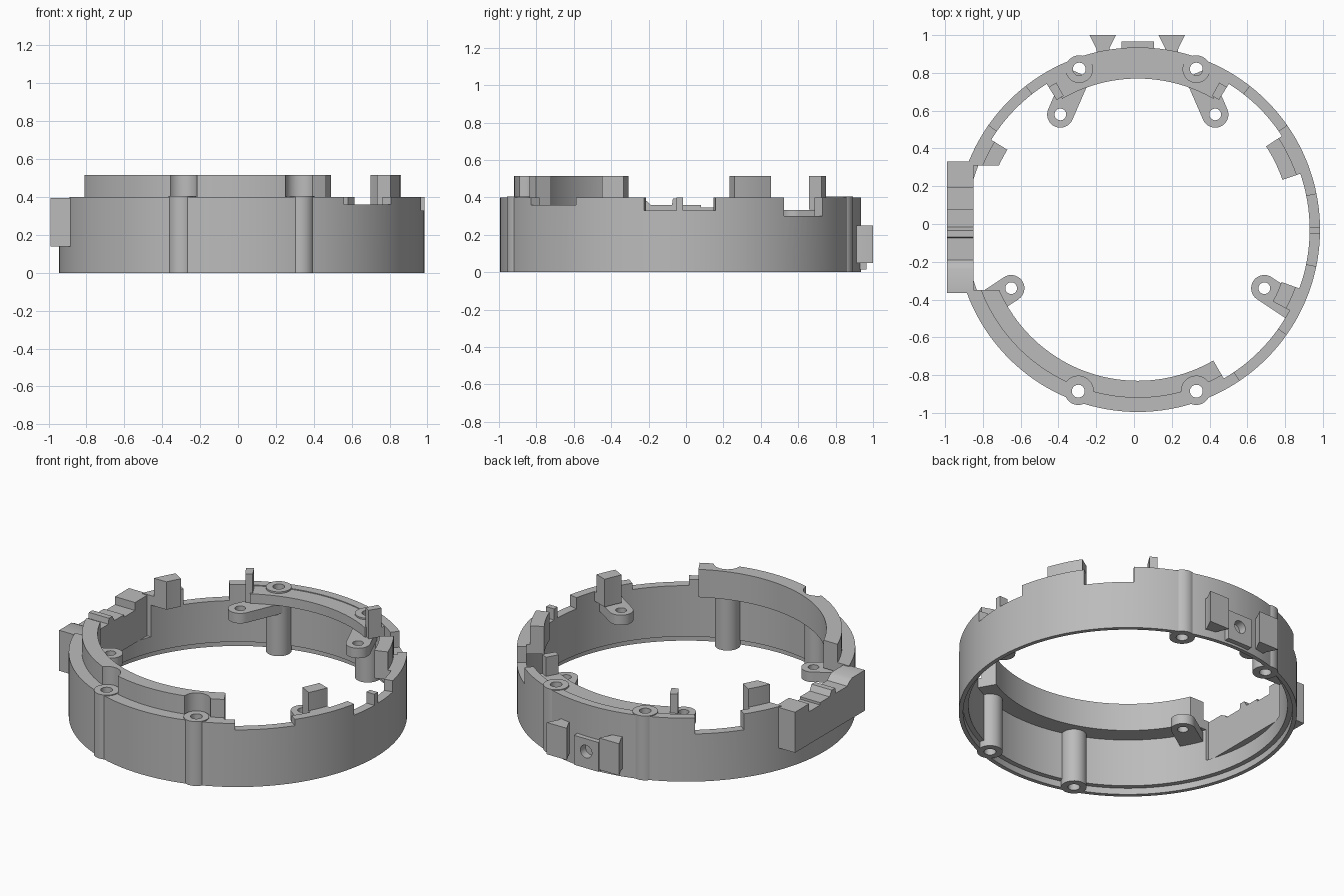
import bpy, bmesh, math
from mathutils import Vector

cube = bpy.data.objects.get("Cube")
if cube:
    bpy.data.objects.remove(cube, do_unlink=True)

CX, CY = 0.02, -0.03          # centre of the round wall
TOP, LIP, SHELF = 0.40, 0.515, 0.34

mat = bpy.data.materials.new("plain_grey")
mat.use_nodes = True
grey = (0.5, 0.5, 0.5, 1)
mat.diffuse_color = grey
mat.node_tree.nodes["Principled BSDF"].inputs["Base Color"].default_value = grey


def finish(name, bm):
    bmesh.ops.recalc_face_normals(bm, faces=bm.faces)
    me = bpy.data.meshes.new(name)
    bm.to_mesh(me)
    bm.free()
    ob = bpy.data.objects.new(name, me)
    bpy.context.collection.objects.link(ob)
    me.materials.append(mat)
    return ob


def sweep(name, profile, a0=0, a1=360):
    """Turn an (r, z) outline about the wall centre, between two angles."""
    bm = bmesh.new()
    full = a1 - a0 >= 360
    n = max(2, round((a1 - a0) / 2.5))
    rings = []
    for i in range(n if full else n + 1):
        a = math.radians(a0 + (a1 - a0) * i / n)
        rings.append([bm.verts.new((CX + r * math.cos(a), CY + r * math.sin(a), z))
                      for r, z in profile])
    k = len(profile)
    for i in range(n):
        p, q = rings[i], rings[(i + 1) % len(rings)]
        for j in range(k):
            bm.faces.new((p[j], p[(j + 1) % k], q[(j + 1) % k], q[j]))
    if not full:
        bm.faces.new(rings[0])
        bm.faces.new(rings[-1])
    return finish(name, bm)


def arc(name, r0, r1, a0, a1, z0, z1):
    return sweep(name, [(r0, z0), (r1, z0), (r1, z1), (r0, z1)], a0, a1)


def prism(name, pts, lo, hi, axis="Z"):
    """Extrude a 2D outline along an axis."""
    place = {"Z": lambda u, v, w: (u, v, w),
             "X": lambda u, v, w: (w, u, v),
             "Y": lambda u, v, w: (u, w, v)}[axis]
    bm = bmesh.new()
    a = [bm.verts.new(place(u, v, lo)) for u, v in pts]
    b = [bm.verts.new(place(u, v, hi)) for u, v in pts]
    bm.faces.new(a)
    bm.faces.new(b)
    for i in range(len(pts)):
        j = (i + 1) % len(pts)
        bm.faces.new((a[i], a[j], b[j], b[i]))
    return finish(name, bm)


def rect(x0, x1, y0, y1):
    return [(x0, y0), (x1, y0), (x1, y1), (x0, y1)]


def circle(x, y, r, n=32):
    return [(x + r * math.cos(math.tau * i / n), y + r * math.sin(math.tau * i / n))
            for i in range(n)]


def cut(ob, cutters):
    """Subtract the cutters and bake the result."""
    for c in cutters:
        m = ob.modifiers.new("cut", "BOOLEAN")
        m.operation, m.solver, m.object = "DIFFERENCE", "EXACT", c
    dg = bpy.context.evaluated_depsgraph_get()
    dg.update()
    me = bpy.data.meshes.new_from_object(ob.evaluated_get(dg))
    ob.modifiers.clear()
    ob.data = me


parts, helpers = [], []


def helper(ob):
    ob.hide_render = True
    helpers.append(ob)
    return ob


# Cutters: screw holes, clearance over the front bosses, side opening, rim notches
front_bosses = [(-0.295, -0.885), (0.33, -0.885)]
back_bosses = [(-0.29, 0.82), (0.33, 0.82)]
holes_front = [helper(prism("hole", circle(x, y, 0.034), -1, 1)) for x, y in front_bosses]
holes_back = [helper(prism("hole", circle(x, y, 0.034), -1, 1)) for x, y in back_bosses]
clearance = [helper(prism("clearance", circle(x, y, 0.08), TOP, 1)) for x, y in front_bosses]
side_gap = helper(prism("side_gap", rect(-1.2, -0.6, -0.35, 0.31), 0.14, 1))
notches = [helper(arc("notch", 0.7, 1.1, a0, a1, z, 1)) for a0, a1, z in
           [(-56, -35.3, 0.36), (-11.6, -1.2, 0.33), (0.9, 11.3, 0.33),
            (35, 52, 0.30), (128, 145, 0.30)]]
pin_hole = helper(prism("pin_hole", circle(0.02, 0.12, 0.04), 0.915, 1.2, "Y"))

# Round wall with a rebate at the lower inside edge
wall = sweep("round_wall", [(0.94, 0), (0.965, 0), (0.965, TOP), (0.91, TOP),
                            (0.91, 0.04), (0.94, 0.04)])
cut(wall, notches + [side_gap, pin_hole] + holes_front + holes_back)
parts.append(wall)

# Raised front lip standing on a shelf
lip = sweep("front_lip", [(0.80, SHELF), (0.92, SHELF), (0.92, TOP), (0.89, TOP),
                          (0.89, LIP), (0.80, LIP)], 197, 300)
cut(lip, clearance + holes_front + [side_gap])
parts.append(lip)

# Short raised posts around the rim
for name, a0, a1 in [("right_rim_post", 148.5, 162), ("left_rim_post", 19, 33),
                     ("front_rim_post", -28, -20)]:
    post = sweep(name, [(0.81, SHELF), (0.92, SHELF), (0.92, TOP), (0.89, TOP),
                        (0.89, LIP), (0.81, LIP)], a0, a1)
    if a0 > 90:
        cut(post, [side_gap])
    parts.append(post)

# Back plate with a thin tab at each end
plate = arc("back_plate", 0.80, 0.92, 60, 120, 0.335, 0.395)
cut(plate, holes_back)
parts.append(plate)
for side, a in (("left", 58), ("right", 119)):
    parts.append(arc(side + "_plate_tab", 0.81, 0.89, a, a + 3, 0.335, LIP))
    parts.append(arc(side + "_tab_foot", 0.87, 0.92, a, a + 3, 0.335, TOP - 0.005))

# Screw columns
for (x, y), hole in zip(front_bosses + back_bosses, holes_front + holes_back):
    column = prism("screw_column", circle(x, y, 0.073, 40), 0, 0.405)
    cut(column, [hole])
    parts.append(column)

# Mounting lugs: rounded ends on arms that reach the wall
for x, y, dx, dy, length in [(0.69, -0.34, 0.83, -0.55, 0.19), (0.43, 0.58, -0.4, 0.92, 0.24)]:
    for s in (1, -1):
        c = Vector((CX + s * (x - CX), y))
        d = Vector((s * dx, dy)).normalized()
        ang = math.atan2(d.y, d.x)
        pts = [c + 0.07 * Vector((math.cos(ang + math.pi * (0.5 + i / 16)),
                                  math.sin(ang + math.pi * (0.5 + i / 16)))) for i in range(17)]
        pts += [pts[-1] + d * length, pts[0] + d * length]
        lug = prism("mounting_lug", pts, 0.27, 0.333)
        cut(lug, [helper(prism("lug_hole", circle(c.x, c.y, 0.031), 0, 1))])
        parts.append(lug)

# Side block with a stepped top
steps = [(-0.365, 0.14), (0.33, 0.14), (0.33, 0.395), (0.19, 0.395), (0.19, 0.345),
         (0.08, 0.345), (0.08, 0.36), (-0.015, 0.36), (-0.035, 0.395), (-0.07, 0.395),
         (-0.075, 0.36), (-0.19, 0.36), (-0.21, 0.38), (-0.24, 0.395), (-0.365, 0.395)]
parts.append(prism("side_block", steps, -0.99, -0.85, "X"))

# Back clips flaring outward, with a drilled pad between them
for name, x in (("right_clip", -0.165), ("left_clip", 0.2)):
    outline = [(x - 0.03, 0.90), (x + 0.03, 0.90), (x + 0.035, 0.93), (x + 0.07, 1.0),
               (x - 0.07, 1.0), (x - 0.035, 0.93)]
    parts.append(prism(name, outline, 0.05, 0.25))
pad = prism("back_pad", rect(-0.065, 0.105, 0.92, 0.965), 0.015, 0.2)
cut(pad, [pin_hole])
parts.append(pad)

for h in helpers:
    bpy.data.objects.remove(h, do_unlink=True)

# Smooth curved faces, keep edges sharp
bpy.ops.object.select_all(action="DESELECT")
for p in parts:
    p.select_set(True)
bpy.context.view_layer.objects.active = parts[0]
bpy.ops.object.shade_smooth_by_angle(angle=math.radians(30))
